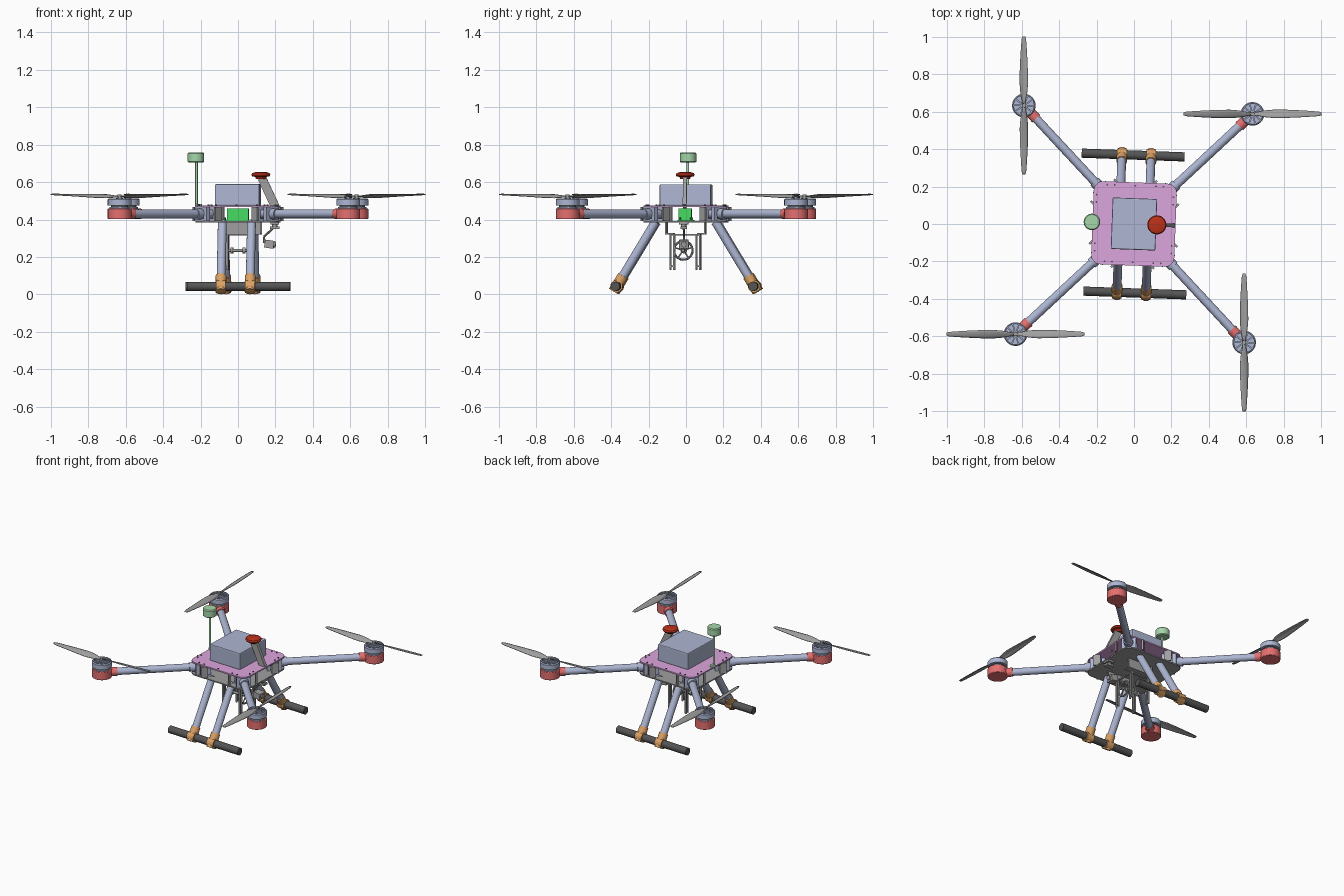
import bpy, bmesh
from math import pi, sin, cos, radians
from mathutils import Vector, Matrix

if "Cube" in bpy.data.objects:
    bpy.data.objects.remove(bpy.data.objects["Cube"])

TURN = Matrix.Rotation(radians(-2.1), 4, 'Z')   # the whole craft is yawed slightly


def mat(name, *rgb):
    m = bpy.data.materials.new(name)
    m.diffuse_color = (*rgb, 1)
    m.use_nodes = True
    m.node_tree.nodes["Principled BSDF"].inputs["Base Color"].default_value = m.diffuse_color
    return m


BLUE = mat("pale_blue", .42, .47, .65)
PINK = mat("pink", .72, .38, .72)
RED = mat("coral_red", .78, .16, .16)
BUTTON = mat("deep_red", .5, .03, .01)
MINT = mat("mint", .38, .68, .40)
GREEN = mat("board_green", .06, .70, .12)
ORANGE = mat("orange", .72, .36, .13)
DARK = mat("dark_grey", .09, .09, .09)
GREY = mat("grey", .35, .35, .35)


def finish(bm, name, m, smooth=True, bevel=0):
    bm.transform(TURN)
    bmesh.ops.recalc_face_normals(bm, faces=bm.faces)
    me = bpy.data.meshes.new(name)
    bm.to_mesh(me)
    bm.free()
    me.materials.append(m)
    ob = bpy.data.objects.new(name, me)
    bpy.context.collection.objects.link(ob)
    if bevel:
        b = ob.modifiers.new("bevel", 'BEVEL')
        b.width, b.segments = bevel, 2
    if smooth:
        bpy.ops.object.select_all(action='DESELECT')
        ob.select_set(True)
        bpy.context.view_layer.objects.active = ob
        bpy.ops.object.shade_smooth_by_angle(angle=radians(35))
    return ob


def add_cyl(bm, a, b, r, n=24):
    a, b = Vector(a), Vector(b)
    d = b - a
    M = Matrix.Translation((a + b) / 2) @ d.to_track_quat('Z', 'Y').to_matrix().to_4x4()
    bmesh.ops.create_cone(bm, cap_ends=True, segments=n, radius1=r, radius2=r, depth=d.length, matrix=M)


def add_box(bm, c, s, rot=Matrix()):
    bmesh.ops.create_cube(bm, size=1, matrix=Matrix.Translation(c) @ rot @ Matrix.Diagonal((*s, 1)))


def cyl(name, a, b, r, m, n=24, bevel=0):
    bm = bmesh.new()
    add_cyl(bm, a, b, r, n)
    return finish(bm, name, m, bevel=bevel)


def box(name, c, s, m, rot=Matrix(), bevel=0):
    bm = bmesh.new()
    add_box(bm, c, s, rot)
    return finish(bm, name, m, smooth=False, bevel=bevel)


def add_lathe(bm, profile, c, n=32):
    rings = [[bm.verts.new((c[0] + r * cos(2 * pi * i / n), c[1] + r * sin(2 * pi * i / n), z))
              for i in range(n)] for r, z in profile]
    for p, q in zip(rings, rings[1:]):
        for i in range(n):
            bm.faces.new((p[i], p[i - 1], q[i - 1], q[i]))
    bm.faces.new(rings[0])
    bm.faces.new(rings[-1])


def plate(name, half, rad, z0, z1, m):
    bm = bmesh.new()
    vs = []
    for k in range(4):
        for j in range(6):
            a = k * pi / 2 + j * pi / 10
            sx, sy = [(1, 1), (-1, 1), (-1, -1), (1, -1)][k]
            vs.append(bm.verts.new((sx * (half - rad) + rad * cos(a), sy * (half - rad) + rad * sin(a), z0)))
    f = bm.faces.new(vs)
    g = bmesh.ops.extrude_face_region(bm, geom=[f])
    bmesh.ops.translate(bm, vec=(0, 0, z1 - z0), verts=[v for v in g['geom'] if isinstance(v, bmesh.types.BMVert)])
    return finish(bm, name, m)


# Body plates, standoffs and screws
plate("top_plate", .222, .05, .466, .475, PINK)
plate("bottom_plate", .222, .05, .384, .392, GREY)
posts, screws = bmesh.new(), bmesh.new()
for k in range(4):
    R = Matrix.Rotation(k * pi / 2, 3, 'Z')
    for u in (-.15, -.11, 0, .11, .15):
        x, y, _ = R @ Vector((u, .205, 0))
        add_cyl(screws, (x, y, .474), (x, y, .479), .005, 8)
        if abs(u) > .14:
            add_cyl(posts, (x, y, .388), (x, y, .470), .007, 10)
finish(posts, "plate_standoffs", GREY)
finish(screws, "plate_screws", DARK)

# Battery box and electronics board
box("battery_box", (0, 0, .531), (.238, .275, .115), BLUE, bevel=.006)
box("circuit_base", (.005, 0, .394), (.18, .085, .006), GREEN)
box("circuit_stack", (0, -.003, .427), (.115, .068, .062), GREEN)
pins = bmesh.new()
for x in (-.07, .08):
    for y in (-.03, .03):
        add_cyl(pins, (x, y, .392), (x, y, .412), .005, 10)
finish(pins, "circuit_pins", GREEN)

# Navigation mast and emergency button
cyl("mast_foot", (-.21, 0, .474), (-.21, 0, .484), .018, MINT)
cyl("mast_tube", (-.222, .002, .47), (-.222, .002, .71), .007, MINT, 12)
bm = bmesh.new()
add_lathe(bm, [(.038, .704), (.044, .709), (.044, .752), (.039, .758)], (-.225, .003))
finish(bm, "mast_antenna", MINT)
lean = Vector((-.07, 0, .15)).to_track_quat('Z', 'Y').to_matrix().to_4x4()
box("button_stalk", (.163, 0, .546), (.02, .046, .168), GREY, lean @ Matrix.Rotation(pi / 2, 4, 'Z')
    if abs((lean @ Vector((1, 0, 0))).y) < .5 else lean)
bm = bmesh.new()
add_lathe(bm, [(.026, .617), (.030, .628), (.046, .630), (.051, .638), (.046, .648), (.03, .653)], (.122, 0))
finish(bm, "stop_button", BUTTON)


# Propeller: two cambered, twisted blades
def propeller(name, c, yaw):
    bm = bmesh.new()
    # distance, chord, pitch in degrees
    st = [(.0, .018, 12), (.03, .022, 26), (.07, .040, 27), (.12, .048, 23), (.18, .045, 18),
          (.25, .038, 14), (.32, .029, 11), (.355, .023, 9), (.368, .014, 8)]
    for half in (0, pi):
        R = Matrix.Translation(c) @ Matrix.Rotation(yaw + half, 4, 'Z')
        rows = []
        for d, w, p in st:
            p = radians(p)
            row = []
            for j in range(6):
                t = j / 5 - .5
                h = w * .08 * (1 - 4 * t * t)
                row.append(bm.verts.new(R @ Vector((d, t * w * cos(p), -t * w * sin(p) + h + .012 * d / .368))))
            rows.append(row)
        for a, b in zip(rows, rows[1:]):
            for j in range(5):
                bm.faces.new((a[j], b[j], b[j + 1], a[j + 1]))
    ob = finish(bm, name, GREY)
    s = ob.modifiers.new("thickness", 'SOLIDIFY')
    s.thickness, s.offset = .004, 0


# Four arms with clamp, motor mount, motor and propeller
for k, tag in enumerate(("back_right", "back_left", "front_left", "front_right")):
    a = pi / 4 + k * pi / 2
    d, side = Vector((cos(a), sin(a), 0)), Vector((-sin(a), cos(a), 0))
    turn = Matrix.Rotation(a, 4, 'Z')
    up = Vector((0, 0, 1))
    c = d * .864
    cyl(tag + "_arm", d * .17 + up * .43, d * .83 + up * .43, .0235, BLUE)
    cyl(tag + "_arm_collar", d * .275 + up * .43, d * .31 + up * .43, .030, BLUE)
    bm = bmesh.new()
    for r in (.19, .262):
        for s in (-1, 1):
            add_box(bm, d * r + side * s * .034 + up * .429, (.022, .024, .074), turn)
        for z in (.399, .459):
            add_box(bm, d * r + up * z, (.022, .07, .014), turn)
    finish(bm, tag + "_arm_clamp", BLUE, smooth=False)
    # side brackets near the plate corners
    bm = bmesh.new()
    for s in (-1, 1):
        add_box(bm, d * .225 + side * s * .085 + up * .429, (.045, .012, .074), turn)
    finish(bm, tag + "_corner_bracket", GREY, smooth=False)
    # motor mount
    cyl(tag + "_motor_mount", c + up * .402, c + up * .458, .063, RED, 40, bevel=.003)
    cyl(tag + "_mount_socket", d * .768 + up * .43, d * .84 + up * .43, .0285, RED)
    # motor
    cyl(tag + "_motor_base", c + up * .457, c + up * .466, .054, BLUE, 32)
    cyl(tag + "_motor_coils", c + up * .465, c + up * .476, .046, DARK, 32)
    bm = bmesh.new()
    add_lathe(bm, [(.055, .474), (.063, .474), (.063, .506), (.058, .512), (.053, .512), (.053, .500)], c, 40)
    for j in range(10):
        q = j * pi / 5
        add_box(bm, c + Vector((cos(q), sin(q), 0)) * .035 + up * .506, (.044, .008, .01),
                Matrix.Rotation(q, 4, 'Z'))
    add_cyl(bm, c + up * .498, c + up * .515, .018)
    finish(bm, tag + "_motor_bell", BLUE)
    propeller(tag + "_propeller", c + up * .522, radians(2.1) + k * pi / 2)
    cyl(tag + "_propeller_hub", c + up * .512, c + up * .534, .011, GREY, 16)

# Landing gear
for s, tag in ((-1, "front"), (1, "back")):
    sx = -.018 * s
    cyl(tag + "_skid", (sx - .275, s * .368, .043), (sx + .275, s * .368, .043), .0245, DARK)
    for x, sd in ((-.078, "left"), (.078, "right")):
        foot, top = Vector((x, s * .368, .043)), Vector((x, s * .160, .388))
        v = (top - foot).normalized()
        cyl(f"{tag}_{sd}_leg", foot, top, .0235, BLUE)
        bm = bmesh.new()
        add_cyl(bm, foot - v * .032, foot + v * .065, .029)
        add_cyl(bm, foot - Vector((.026, 0, 0)), foot + Vector((.026, 0, 0)), .033)
        finish(bm, f"{tag}_{sd}_tee_joint", ORANGE)

# Payload frame hanging beneath the body
bm = bmesh.new()
for s in (-1, 1):
    add_box(bm, (.03, s * .104, .354), (.19, .008, .066), Matrix())
    add_box(bm, (.03, s * .085, .324), (.19, .045, .006))
finish(bm, "payload_bracket", GREY, smooth=False)
bm = bmesh.new()
for x in (-.055, .075):
    for y in (-.082, -.062, .056, .076):
        add_box(bm, (x, y, .226), (.012, .007, .19))
    for y in (-.072, .066):
        add_box(bm, (x, y, .15), (.012, .026, .008))
    add_box(bm, (x, -.003, .318), (.014, .165, .008))
for y in (-.072, .066):
    add_box(bm, (.01, y, .318), (.14, .02, .006))
finish(bm, "payload_frame", GREY, smooth=False)
bm = bmesh.new()
hub = Vector((.07, -.012, .235))
for i in range(24):
    p, q = (hub + Vector((0, cos(t), sin(t))) * .05 for t in (2 * pi * i / 24, 2 * pi * (i + 1) / 24))
    add_cyl(bm, p, q, .006, 8)
for j in range(5):
    t = pi / 2 + j * 2 * pi / 5
    add_cyl(bm, hub, hub + Vector((0, cos(t), sin(t))) * .05, .004, 8)
add_cyl(bm, hub - Vector((.125, 0, 0)), hub + Vector((.02, 0, 0)), .008, 12)
finish(bm, "winch_wheel", GREY)
for x in (-.04, .025):
    cyl("winch_spacer", (x, -.012, .235), (x + .015, -.012, .235), .016, GREY, 16)

# Small tilting camera
tilt = Matrix.Rotation(radians(8), 4, 'Y')
bm = bmesh.new()
add_box(bm, (.197, -.005, .378), (.045, .05, .012))
add_cyl(bm, (.197, -.005, .35), (.197, -.005, .38), .014, 16)
add_box(bm, (.197, -.005, .355), (.05, .035, .014))
add_cyl(bm, (.185, -.005, .35), (.14, -.005, .31), .006, 10)
add_cyl(bm, (.14, -.005, .31), (.14, -.005, .275), .006, 10)
add_box(bm, (.168, -.005, .268), (.05, .05, .042), tilt)
add_cyl(bm, (.19, -.005, .267), (.202, -.005, .266), .015, 16)
finish(bm, "gimbal_camera", GREY)
